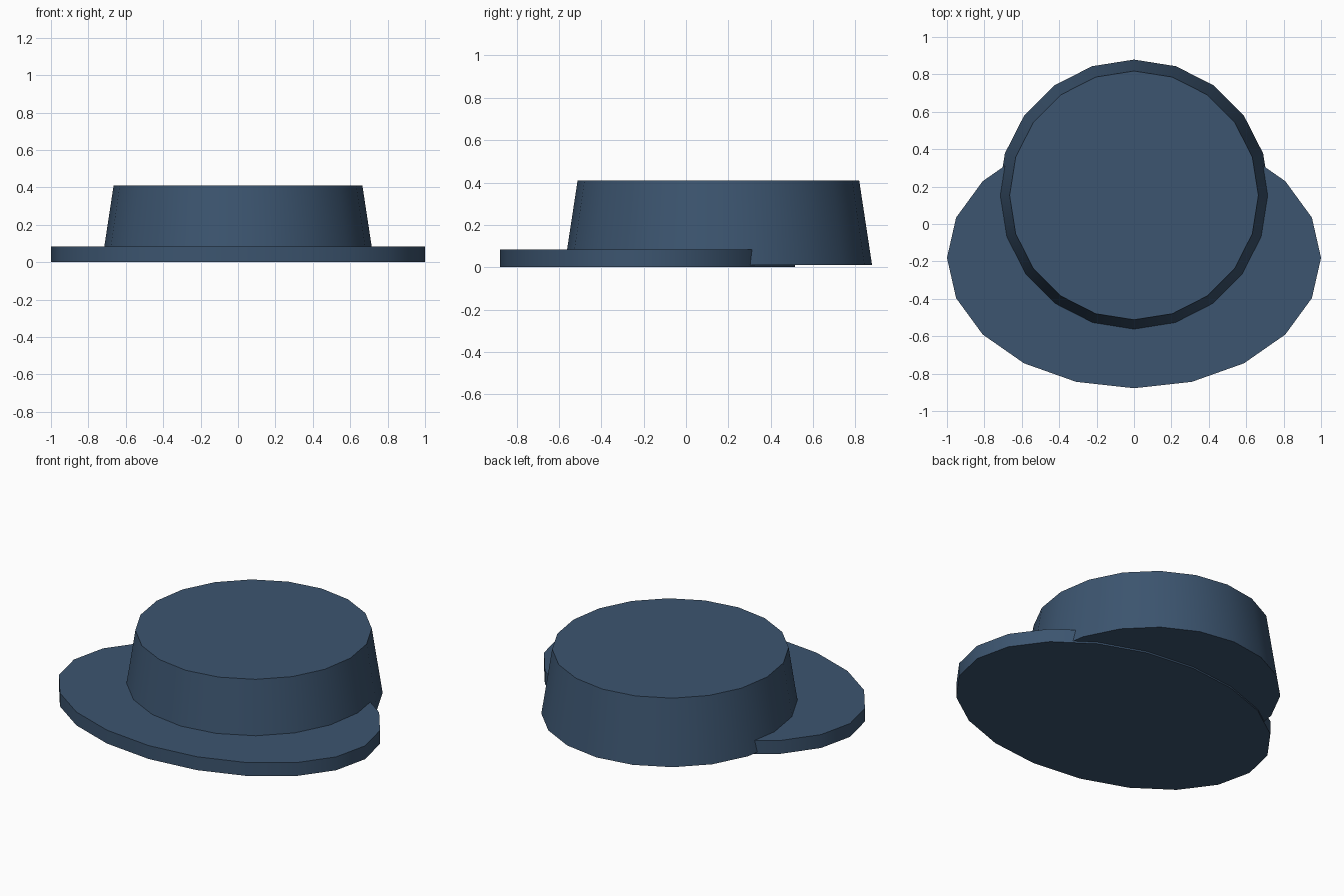
import bpy
import math

if "Cube" in bpy.data.objects:
    bpy.data.objects.remove(bpy.data.objects["Cube"])

navy = bpy.data.materials.new("navy_felt")
navy.diffuse_color = (0.045, 0.09, 0.16, 1)
navy.use_nodes = True
navy.node_tree.nodes["Principled BSDF"].inputs["Base Color"].default_value = navy.diffuse_color


def tapered_disc(name, r_bottom, r_top, z0, z1, y, y_scale=1.0):
    """Twenty-sided disc or frustum with a vertex facing the front."""
    bpy.ops.mesh.primitive_cone_add(vertices=20, radius1=r_bottom, radius2=r_top,
                                    depth=z1 - z0, location=(0, y, (z0 + z1) / 2))
    ob = bpy.context.object
    ob.name = name
    ob.scale.y = y_scale
    bpy.ops.object.transform_apply(location=False, rotation=False, scale=True)
    bpy.ops.object.shade_smooth_by_angle(angle=math.radians(35))
    ob.data.materials.append(navy)
    return ob


# Flat oval brim, pushed towards the front
tapered_disc("brim", 1.0, 1.0, 0.0, 0.083, -0.181, 0.697)

# Tapered crown, overhanging the brim at the back
tapered_disc("crown", 0.726, 0.665, 0.01, 0.41, 0.153)
